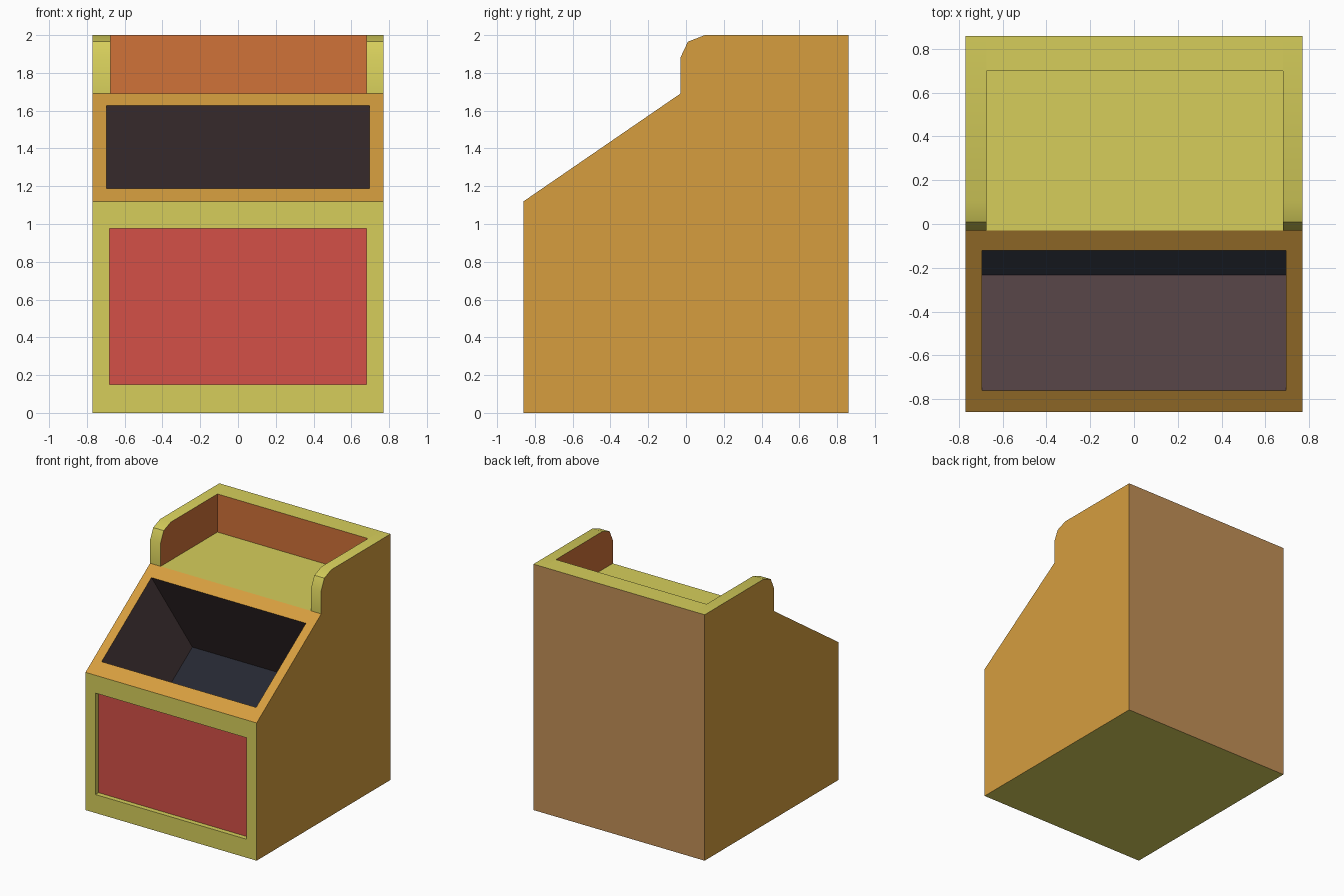
import bpy, bmesh, math
from mathutils import Vector

if "Cube" in bpy.data.objects:
    bpy.data.objects.remove(bpy.data.objects["Cube"])


def srgb(h):
    vals = [int(h[i:i + 2], 16) / 255 for i in (0, 2, 4)]
    return tuple(v / 12.92 if v <= 0.04045 else ((v + 0.055) / 1.055) ** 2.4 for v in vals) + (1.0,)


COLOURS = [("trim_yellow", "d6ce5b"), ("side_orange", "d69e3f"), ("back_brown", "c29057"),
           ("panel_red", "d35047"), ("tray_rust", "d07239"), ("bin_plum", "574547"),
           ("bin_floor_navy", "252731")]
MATS = []
for name, h in COLOURS:
    m = bpy.data.materials.new(name)
    m.diffuse_color = srgb(h)
    m.use_nodes = True
    m.node_tree.nodes["Principled BSDF"].inputs["Base Color"].default_value = m.diffuse_color
    MATS.append(m)
YELLOW, ORANGE, BROWN, RED, RUST, PLUM, NAVY = range(7)

W, D = 0.77, 0.86          # half width, half depth
SHELF, TOP = 1.69, 2.0     # tray floor and overall height
LIP, TRAY_BACK = -0.03, 0.70


def prism(profile, x0, x1):
    """Extrude a (y, z) profile along x."""
    bm = bmesh.new()
    f = bm.faces.new([bm.verts.new((x0, y, z)) for y, z in profile])
    r = bmesh.ops.extrude_face_region(bm, geom=[f])
    verts = [v for v in r["geom"] if isinstance(v, bmesh.types.BMVert)]
    bmesh.ops.translate(bm, verts=verts, vec=(x1 - x0, 0, 0))
    bmesh.ops.recalc_face_normals(bm, faces=bm.faces)
    return bm


def colour_by_direction(bm):
    """Yellow trim, orange sides and slope, brown back."""
    for f in bm.faces:
        n = f.normal
        if abs(n.x) > 0.9:
            f.material_index = ORANGE
        elif n.y > 0.9:
            f.material_index = BROWN
        else:
            f.material_index = YELLOW


def recess(bm, face, half_w, low, high, depth, wall, floor):
    """Cut a rectangular pocket into a face; low and high are (y, z) of its edges."""
    n = face.normal.copy()
    mid = face.calc_center_median().z
    bmesh.ops.inset_individual(bm, faces=[face], thickness=0.04, use_even_offset=True)
    for v in face.verts:
        y, z = high if v.co.z > mid else low
        v.co = Vector((math.copysign(half_w, v.co.x), y, z))
    inner = bmesh.ops.extrude_discrete_faces(bm, faces=[face])["faces"][0]
    bmesh.ops.translate(bm, verts=inner.verts[:], vec=-n * depth)
    for e in inner.edges:
        for f in e.link_faces:
            f.material_index = wall
    inner.material_index = floor


def finish(bm, name, smooth=False):
    me = bpy.data.meshes.new(name)
    bm.to_mesh(me)
    bm.free()
    for m in MATS:
        me.materials.append(m)
    if smooth:
        me.polygons.foreach_set("use_smooth", [True] * len(me.polygons))
        me.set_sharp_from_angle(angle=math.radians(30))
    ob = bpy.data.objects.new(name, me)
    bpy.context.collection.objects.link(ob)
    return ob


# Cabinet body with a sloped display opening and a recessed front panel
bm = prism([(-D, 0), (D, 0), (D, SHELF), (LIP, SHELF), (-D, 1.12)], -W, W)
colour_by_direction(bm)
front = next(f for f in bm.faces if f.normal.y < -0.9)
slope = next(f for f in bm.faces if f.normal.y < -0.3 and f.normal.z > 0.3)
slope.material_index = ORANGE


def on_slope(y):
    return y, 1.12 + (y + D) * (SHELF - 1.12) / (LIP + D)


recess(bm, front, 0.68, (-D, 0.15), (-D, 0.975), 0.04, YELLOW, RED)
recess(bm, slope, 0.695, on_slope(-0.76), on_slope(-0.12), 0.93, PLUM, NAVY)
finish(bm, "cabinet_body")

# Tray side walls with rounded front corners
arm = [(LIP, SHELF), (D, SHELF), (D, TOP), (0.10, TOP), (0.01, 1.965), (LIP, 1.88)]
for name, x0, x1, inward in (("tray_left_wall", -W, -0.675, 1), ("tray_right_wall", 0.68, W, -1)):
    bm = prism(arm, x0, x1)
    colour_by_direction(bm)
    for f in bm.faces:
        if f.normal.x * inward > 0.9:
            f.material_index = RUST
    bmesh.ops.delete(bm, geom=[f for f in bm.faces if f.normal.z < -0.9], context="FACES")
    finish(bm, name, smooth=True)

# Tray back wall between the sides
bm = prism([(TRAY_BACK, SHELF), (D, SHELF), (D, TOP), (TRAY_BACK, TOP)], -0.675, 0.68)
colour_by_direction(bm)
for f in bm.faces:
    if f.normal.y < -0.9:
        f.material_index = RUST
hidden = [f for f in bm.faces if f.normal.z < -0.9 or abs(f.normal.x) > 0.9]
bmesh.ops.delete(bm, geom=hidden, context="FACES")
finish(bm, "tray_back_wall")
